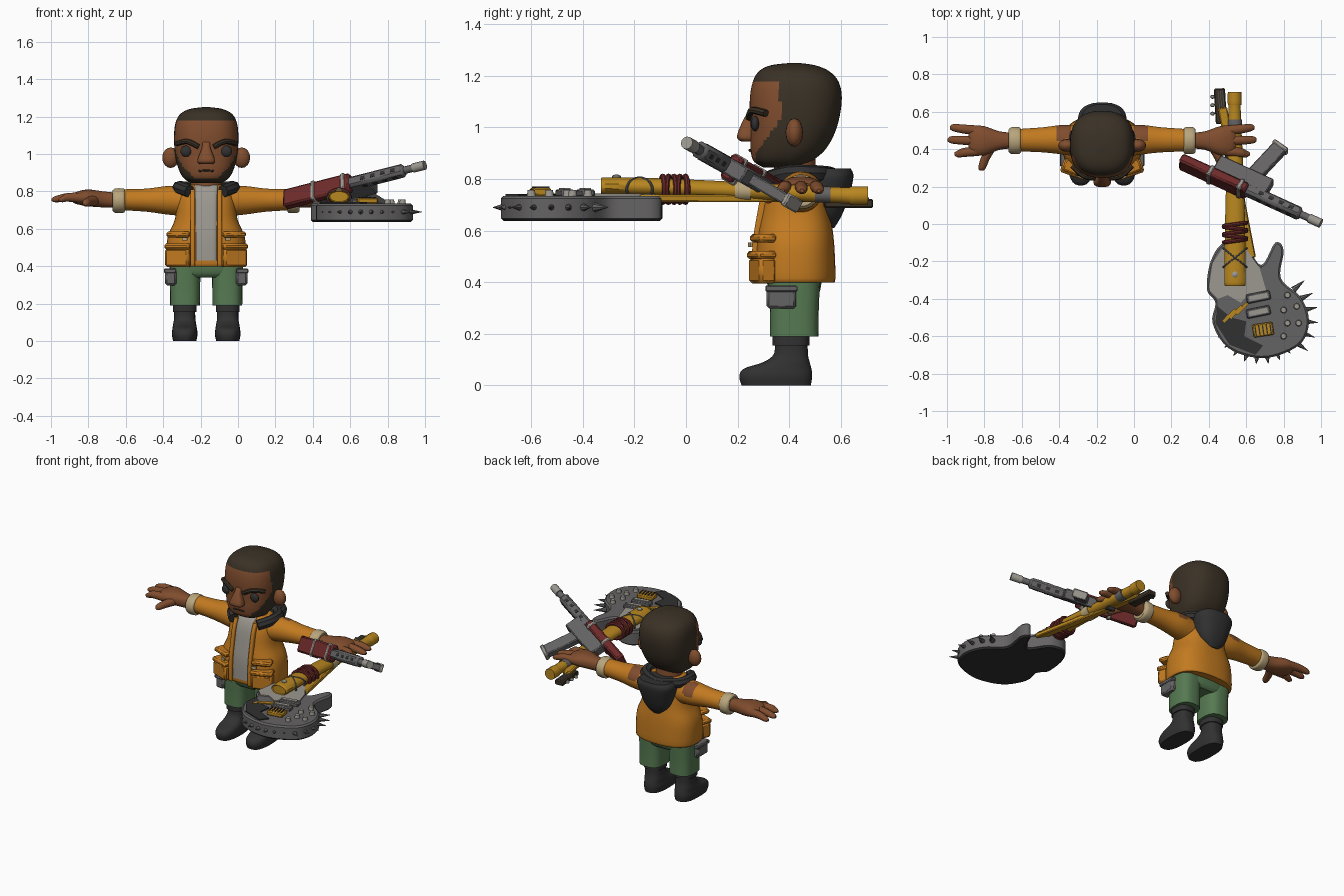
import bpy, bmesh, math
from mathutils import Matrix, Vector

if "Cube" in bpy.data.objects:
    bpy.data.objects.remove(bpy.data.objects["Cube"])


def material(name, code):
    srgb = [int(code[i:i + 2], 16) / 255 for i in (0, 2, 4)]
    rgba = [((c + 0.055) / 1.055) ** 2.4 for c in srgb] + [1]
    m = bpy.data.materials.new(name)
    m.use_nodes = True
    m.diffuse_color = rgba
    node = m.node_tree.nodes["Principled BSDF"]
    node.inputs["Base Color"].default_value = rgba
    node.inputs["Roughness"].default_value = 0.8
    return m


SKIN, HAIR = material("skin", "804D2E"), material("dark hair", "3A3125")
ORANGE, GREEN = material("orange cloth", "C27A20"), material("green cloth", "567A52")
BLACK, LIGHT = material("black leather", "313131"), material("light grey", "9C9890")
BEIGE, RED = material("beige knit", "B8A57C"), material("dark red", "6E2A2A")
GREY, YELLOW = material("steel grey", "656363"), material("yellow paint", "B8861F")

BODY = Matrix.Translation((-0.17, 0, 0))     # figure stands off centre
WORLD = Matrix()


def finish(name, bm, mat, frame=WORLD, second=None, rule=None):
    bmesh.ops.recalc_face_normals(bm, faces=bm.faces[:])
    if rule:
        for f in bm.faces:
            f.material_index = int(rule(f))
    bm.transform(frame)
    me = bpy.data.meshes.new(name)
    bm.to_mesh(me)
    bm.free()
    ob = bpy.data.objects.new(name, me)
    bpy.context.collection.objects.link(ob)
    for m in (mat, second):
        if m:
            me.materials.append(m)
    bpy.ops.object.select_all(action='DESELECT')
    ob.select_set(True)
    bpy.context.view_layer.objects.active = ob
    bpy.ops.object.shade_smooth_by_angle(angle=0.75)
    return ob


def spline(rows, steps, closed=False):
    pts, n = [Vector(r) for r in rows], len(rows)
    at = lambda i: pts[i % n] if closed else pts[max(0, min(n - 1, i))]
    out = []
    for i in range(n if closed else n - 1):
        p, q, r, s = (at(i + k) for k in (-1, 0, 1, 2))
        for k in range(steps):
            t = k / steps
            out.append(q + (r - p) * (t / 2) + (p * 2 - q * 5 + r * 4 - s) * (t * t / 2)
                       + (q * 3 - p - r * 3 + s) * (t ** 3 / 2))
    return out if closed else out + [pts[-1]]


def loft(name, rows, mat, axis=2, power=2.0, n=28, steps=4, frame=BODY, **kw):
    """Rows are (position, centre a, centre b, radius a, radius b)."""
    bm, rings = bmesh.new(), []
    others = [i for i in range(3) if i != axis]
    for t, ca, cb, ra, rb in spline(rows, steps):
        ring = []
        for k in range(n):
            w = math.tau * (k + 0.5) / n
            c, s = math.cos(w), math.sin(w)
            p = [t, t, t]
            p[others[0]] = ca + ra * math.copysign(abs(c) ** (2 / power), c)
            p[others[1]] = cb + rb * math.copysign(abs(s) ** (2 / power), s)
            ring.append(bm.verts.new(p))
        rings.append(ring)
    for lo, hi in zip(rings, rings[1:]):
        for k in range(n):
            bm.faces.new((lo[k], lo[k - 1], hi[k - 1], hi[k]))
    bm.faces.new(rings[0])
    bm.faces.new(rings[-1])
    return finish(name, bm, mat, frame, **kw)


def stack(name, rows, mat, **kw):
    """Vertical loft from (z, half width, front y, back y)."""
    return loft(name, [(z, kw.get("x", 0), (f + b) / 2, w, (b - f) / 2) for z, w, f, b in rows],
                mat, **{k: v for k, v in kw.items() if k != "x"})


def box(name, centre, size, mat, frame=WORLD, turn=0, bevel=0.006):
    bm = bmesh.new()
    bmesh.ops.create_cube(bm, size=1, matrix=Matrix.Diagonal((*size, 1)))
    if bevel:
        bmesh.ops.bevel(bm, geom=bm.edges[:], offset=bevel, segments=1, affect='EDGES')
    return finish(name, bm, mat, frame @ Matrix.Translation(centre) @ Matrix.Rotation(turn, 4, 'Z'))


def ball(name, centre, radii, mat, frame=BODY, n=16):
    bm = bmesh.new()
    bmesh.ops.create_uvsphere(bm, u_segments=n, v_segments=n // 2, radius=1)
    return finish(name, bm, mat, frame @ Matrix.Translation(centre) @ Matrix.Diagonal((*radii, 1)))


def cone(name, start, end, r1, r2, mat, frame=WORLD, n=12):
    a, b = Vector(start), Vector(end)
    bm = bmesh.new()
    bmesh.ops.create_cone(bm, cap_ends=True, segments=n, radius1=r1, radius2=r2, depth=(b - a).length)
    turn = (b - a).to_track_quat('Z', 'Y').to_matrix().to_4x4()
    return finish(name, bm, mat, frame @ Matrix.Translation((a + b) / 2) @ turn)


def tube(name, pts, radius, mat, frame=BODY, closed=False):
    cu = bpy.data.curves.new(name, 'CURVE')
    cu.dimensions, cu.bevel_depth, cu.bevel_resolution, cu.use_fill_caps = '3D', radius, 2, True
    path = spline(pts, 4, closed)
    sp = cu.splines.new('POLY')
    sp.points.add(len(path) - 1)
    for p, q in zip(sp.points, path):
        p.co = (*q, 1)
    sp.use_cyclic_u = closed
    tmp = bpy.data.objects.new(name + "_path", cu)
    bm = bmesh.new()
    me = bpy.data.meshes.new_from_object(tmp)
    bm.from_mesh(me)
    bpy.data.objects.remove(tmp)
    bpy.data.meshes.remove(me)
    return finish(name, bm, mat, frame)


def slab(name, outline, z0, z1, mat, steps=1, bevel=0, **kw):
    bm = bmesh.new()
    f = bm.faces.new([bm.verts.new((p.x, p.y, z0)) for p in spline(outline, steps, True)])
    up = bmesh.ops.extrude_face_region(bm, geom=[f])["geom"]
    bmesh.ops.translate(bm, verts=[v for v in up if isinstance(v, bmesh.types.BMVert)], vec=(0, 0, z1 - z0))
    if bevel:
        rim = [e for e in bm.edges if abs(e.verts[0].co.z - e.verts[1].co.z) < 1e-5]
        bmesh.ops.bevel(bm, geom=rim, offset=bevel, segments=1, affect='EDGES')
    return finish(name, bm, mat, **kw)


# Head, with hair and beard split off by a side profile
def hairy(f):
    p = f.calc_center_median()
    edge = 0.27 + 0.095 * max(0, min(1, (p.z - 0.9) / 0.13))
    return p.z > 1.178 or p.z < 0.872 or p.y > edge


stack("head", [(0.845, 0.08, 0.3, 0.45), (0.87, 0.12, 0.262, 0.49), (0.92, 0.148, 0.25, 0.545),
               (1.0, 0.167, 0.25, 0.585), (1.1, 0.172, 0.247, 0.604), (1.17, 0.163, 0.257, 0.595),
               (1.215, 0.137, 0.28, 0.56), (1.24, 0.088, 0.325, 0.505), (1.25, 0.02, 0.4, 0.44)],
      SKIN, power=2.5, n=72, steps=7, second=HAIR, rule=hairy)
stack("nose", [(0.945, 0.035, 0.215, 0.27), (0.965, 0.048, 0.197, 0.27),
               (1.03, 0.024, 0.222, 0.27), (1.065, 0.02, 0.245, 0.27)], SKIN, power=3, n=16)
stack("neck", [(0.78, 0.09, 0.34, 0.51), (0.9, 0.08, 0.34, 0.5)], SKIN, steps=1)
tube("mouth", [(-0.04, 0.252, 0.908), (0, 0.247, 0.912), (0.04, 0.252, 0.908)], 0.005, HAIR)

# Torso clothes
JACKET = [(0.4, 0.2, 0.28, 0.57), (0.415, 0.214, 0.266, 0.58), (0.55, 0.208, 0.27, 0.575),
          (0.65, 0.168, 0.285, 0.562), (0.75, 0.155, 0.305, 0.545), (0.81, 0.13, 0.33, 0.53),
          (0.835, 0.09, 0.355, 0.51)]
stack("jacket", JACKET, ORANGE, power=2.5, n=40)
stack("shirt", [(max(z, 0.43), 0.062, f - 0.006, 0.42) for z, w, f, b in JACKET[1:]], LIGHT, power=6)
stack("trouser_hips", [(0.34, 0.17, 0.34, 0.5), (0.365, 0.188, 0.32, 0.52), (0.43, 0.195, 0.31, 0.53)],
      GREEN, power=2.6)
stack("hood", [(0.61, 0.03, 0.53, 0.575), (0.66, 0.085, 0.49, 0.605), (0.74, 0.115, 0.45, 0.635),
               (0.81, 0.13, 0.46, 0.65), (0.84, 0.11, 0.47, 0.64)], BLACK, power=2.4)
tube("collar", [(-0.09, 0.325, 0.8), (-0.145, 0.4, 0.82), (-0.125, 0.5, 0.82), (0, 0.56, 0.815),
                (0.125, 0.5, 0.82), (0.145, 0.4, 0.82), (0.09, 0.325, 0.8)], 0.034, BLACK)


def patch(f):
    p = f.calc_center_median()
    return 0.17 < abs(p.x) < 0.25 and p.y > 0.45 and p.z > 0.765


for s, side in ((1, "left_"), (-1, "right_")):
    # Face details
    ball(side + "eye", (s * 0.108, 0.268, 1.015), (0.03, 0.016, 0.03), BLACK)
    tube(side + "brow", [(s * 0.04, 0.245, 1.038), (s * 0.1, 0.257, 1.066), (s * 0.16, 0.31, 1.055)],
         0.014, HAIR)
    ball(side + "ear", (s * 0.19, 0.42, 0.98), (0.045, 0.034, 0.055), SKIN)
    # Jacket front edge, pockets and flaps
    loft(side + "jacket_edge", [(z, s * 0.072, f + 0.01, 0.013, 0.022) for z, w, f, b in JACKET[:-1]],
         ORANGE, power=4, n=12)
    box(side + "pocket", (s * 0.148, 0.297, 0.445), (0.135, 0.07, 0.1), ORANGE, BODY, s * 0.35, 0.012)
    box(side + "pocket_flap", (s * 0.148, 0.294, 0.505), (0.14, 0.08, 0.03), ORANGE, BODY, s * 0.35, 0.01)
    box(side + "chest_flap", (s * 0.145, 0.3, 0.57), (0.125, 0.07, 0.032), ORANGE, BODY, s * 0.35, 0.01)
    box(side + "pocket_tag", (s * 0.115, 0.249, 0.545), (0.03, 0.008, 0.018), BEIGE, BODY, s * 0.35, 0)
    # Legs, boots and thigh pouches
    stack(side + "trouser_leg", [(0.19, 0.08, 0.325, 0.515), (0.28, 0.081, 0.325, 0.515),
                                 (0.4, 0.083, 0.32, 0.52)], GREEN, power=2.8, x=s * 0.113)
    stack(side + "boot", [(0, 0.062, 0.215, 0.485), (0.035, 0.069, 0.206, 0.49), (0.065, 0.066, 0.225, 0.487),
                          (0.09, 0.062, 0.3, 0.48), (0.125, 0.057, 0.342, 0.473), (0.2, 0.057, 0.342, 0.473)],
          BLACK, power=2.6, x=s * 0.115)
    stack(side + "boot_rim", [(0.155, 0.064, 0.336, 0.479), (0.192, 0.064, 0.336, 0.479)],
          BLACK, power=2.6, steps=1, x=s * 0.115)
    box(side + "thigh_pouch", (s * 0.19, 0.37, 0.34), (0.06, 0.115, 0.085), GREY, BODY, 0, 0.01)
    box(side + "pouch_flap", (s * 0.193, 0.37, 0.375), (0.065, 0.125, 0.025), GREY, BODY, 0, 0.005)
    # Arms and hands
    loft(side + "sleeve", [(s * 0.08, 0.435, 0.745, 0.085, 0.08), (s * 0.2, 0.45, 0.752, 0.08, 0.077),
                           (s * 0.32, 0.45, 0.753, 0.067, 0.062), (s * 0.45, 0.448, 0.755, 0.06, 0.056)],
         ORANGE, 0, n=36, steps=8, second=SKIN, rule=patch)
    loft(side + "cuff", [(s * 0.435, 0.446, 0.75, 0.062, 0.058), (s * 0.445, 0.446, 0.75, 0.072, 0.066),
                         (s * 0.485, 0.446, 0.75, 0.072, 0.066), (s * 0.5, 0.446, 0.75, 0.06, 0.056)], BEIGE, 0)
    loft(side + "palm", [(s * 0.48, 0.446, 0.753, 0.042, 0.04), (s * 0.55, 0.446, 0.757, 0.05, 0.043),
                         (s * 0.63, 0.445, 0.765, 0.078, 0.045), (s * 0.69, 0.447, 0.765, 0.078, 0.034),
                         (s * 0.715, 0.45, 0.763, 0.055, 0.02)], SKIN, 0, power=2.3)
    for name, y0, tip, y1 in (("first", 0.39, 0.79, 0.375), ("middle", 0.445, 0.826, 0.45), ("last", 0.5, 0.815, 0.515)):
        loft(side + name + "_finger", [(s * 0.66, y0, 0.765, 0.027, 0.028), (s * 0.74, (y0 + y1) / 2, 0.768, 0.025, 0.024),
                                       (s * (tip - 0.02), y1, 0.758, 0.02, 0.017), (s * tip, y1, 0.755, 0.008, 0.007)],
             SKIN, 0, n=12)
    loft(side + "thumb", [(0.285, s * 0.645, 0.735, 0.01, 0.01), (0.3, s * 0.642, 0.738, 0.021, 0.02),
                          (0.35, s * 0.625, 0.745, 0.026, 0.025), (0.42, s * 0.585, 0.755, 0.03, 0.03)],
         SKIN, 1, n=12)

# Rifle, lying tilted: local x is forward, y is its underside
fwd = Vector((0.745, -0.34, 0.19)).normalized()
under = Vector((0.463, 0.769, -0.444))
under = (under - fwd * under.dot(fwd)).normalized()
GUN = Matrix((fwd, under, fwd.cross(under))).transposed().to_4x4()
GUN.translation = (0.25, 0.335, 0.755)
box("rifle_stock", (0.2, 0, 0), (0.4, 0.055, 0.105), RED, GUN, bevel=0.01)
for t in (0.18, 0.36):
    box("stock_strap", (t, 0, 0), (0.025, 0.064, 0.114), LIGHT, GUN)
box("rifle_receiver", (0.34, 0.07, 0), (0.32, 0.1, 0.065), GREY, GUN)
box("rifle_handguard", (0.55, 0.01, 0), (0.34, 0.062, 0.066), GREY, GUN, bevel=0.014)
for t in (0.48, 0.54, 0.6, 0.66):
    box("handguard_slot", (t, 0.01, 0), (0.026, 0.02, 0.07), BLACK, GUN, bevel=0)
    box("handguard_vent", (t, 0.01, 0), (0.026, 0.066, 0.02), BLACK, GUN, bevel=0)
cone("rifle_barrel", (0.7, 0.01, 0), (0.79, 0.01, 0), 0.02, 0.02, GREY, GUN)
cone("rifle_muzzle", (0.77, 0.01, 0), (0.84, 0.01, 0), 0.025, 0.025, LIGHT, GUN)
box("rifle_magazine", (0.41, 0.22, 0), (0.085, 0.23, 0.045), GREY, GUN, -0.2)
box("magazine_base", (0.43, 0.325, 0), (0.095, 0.025, 0.055), LIGHT, GUN, -0.2)
box("rifle_grip", (0.22, 0.155, 0), (0.055, 0.12, 0.04), BLACK, GUN, 0.3)

# Guitar body, dark underneath
OUTLINE = [(0.39, -0.35), (0.41, -0.2), (0.48, -0.1), (0.59, -0.11), (0.68, -0.22), (0.755, -0.1),
           (0.8, -0.14), (0.785, -0.29), (0.89, -0.39), (0.935, -0.51), (0.9, -0.63), (0.78, -0.7),
           (0.65, -0.715), (0.5, -0.66), (0.42, -0.53), (0.435, -0.42)]
slab("guitar_body", [(x, y, 0) for x, y in OUTLINE], 0.637, 0.735, GREY, steps=5, bevel=0.01,
     second=BLACK, rule=lambda f: f.normal.z < -0.5)
slab("pickguard", [(x, y, 0) for x, y in ((0.4, -0.35), (0.42, -0.21), (0.48, -0.12), (0.59, -0.12), (0.67, -0.23),
                                          (0.72, -0.4), (0.62, -0.37), (0.57, -0.42), (0.5, -0.38), (0.45, -0.4))],
     0.734, 0.743, LIGHT)
slab("dark_panel", [(x, y, 0) for x, y in ((0.445, -0.44), (0.52, -0.5), (0.6, -0.52), (0.59, -0.6), (0.69, -0.65),
                                           (0.65, -0.7), (0.51, -0.645), (0.435, -0.53))], 0.734, 0.742, BLACK)
for k in range(3):
    box("warning_stripe", (0.51 + k * 0.035, -0.49 + k * 0.02, 0.74), (0.09, 0.016, 0.008), YELLOW, turn=0.8, bevel=0)
for y in (-0.39, -0.47):
    box("pickup", (0.665, y, 0.745), (0.13, 0.05, 0.03), GREY, turn=0.2)
    box("pickup_face", (0.665, y, 0.762), (0.1, 0.025, 0.006), LIGHT, turn=0.2, bevel=0)
box("bridge", (0.69, -0.565, 0.75), (0.11, 0.07, 0.03), YELLOW, turn=0.15)
for k in range(5):
    box("bridge_saddle", (0.65 + k * 0.02, -0.57 + k * 0.003, 0.76), (0.007, 0.055, 0.02), BLACK, turn=0.15, bevel=0)
for x, y in ((0.8, -0.46), (0.87, -0.44), (0.82, -0.53), (0.88, -0.53), (0.8, -0.6), (0.82, -0.38)):
    cone("knob", (x, y, 0.73), (x, y, 0.757), 0.018, 0.014, LIGHT)
for k in range(14):
    w = math.radians(-155 + 15 * k)
    reach, out = (0.31, 0.23) if k > 7 else (0.25, 0.2)
    c, s = math.cos(w), math.sin(w)
    cone("rim_spike", (0.675 + out * c, -0.5 + out * s, 0.69), (0.675 + reach * c, -0.5 + reach * s, 0.69),
         0.018, 0.001, GREY, n=8)

# Guitar neck, headstock and the yellow bat lashed on
box("guitar_neck", (0.55, 0.22, 0.725), (0.05, 0.82, 0.03), YELLOW, turn=0.19)
box("headstock", (0.462, 0.63, 0.705), (0.06, 0.19, 0.035), HAIR, turn=0.06)
for k in range(3):
    ball("tuning_peg", (0.42, 0.59 + k * 0.045, 0.705), (0.013, 0.011, 0.012), LIGHT, WORLD, 8)
    cone("string", (0.45 + k * 0.012, 0.71, 0.725), (0.465 + k * 0.012, 0.54, 0.725), 0.003, 0.003, LIGHT, n=6)
loft("bat", [(-0.325, 0.54, 0.772, 0.05, 0.028), (-0.31, 0.54, 0.772, 0.059, 0.036), (-0.1, 0.54, 0.768, 0.057, 0.036),
             (0.2, 0.54, 0.755, 0.05, 0.035), (0.6, 0.538, 0.737, 0.034, 0.032), (0.64, 0.538, 0.735, 0.038, 0.037),
             (0.705, 0.538, 0.735, 0.038, 0.037)], YELLOW, 1, n=12, frame=WORLD)
ball("bat_bolt", (0.54, -0.27, 0.808), (0.018, 0.018, 0.01), LIGHT, WORLD, 10)


def lashing(name, y, rx, rz, thick, mat, lean=0.0):
    ring = [(0.54 + rx * math.cos(k * math.tau / 8), y + lean * math.cos(k * math.tau / 8),
             0.76 + rz * math.sin(k * math.tau / 8)) for k in range(8)]
    tube(name, ring, thick, mat, WORLD, True)


for k in range(5):
    lashing("red_lashing", -0.09 + k * 0.022, 0.06, 0.05, 0.011, RED, 0.008 * (-1) ** k)
for lean in (0.05, -0.05):
    lashing("wire", -0.18, 0.062, 0.045, 0.005, GREY, lean)
for y, r, mat in ((0.22, 0.052, BEIGE), (0.53, 0.039, GREY)):
    loft("tape", [(y - 0.03, 0.54, 0.754 if y < 0.4 else 0.741, r, r * 0.85),
                  (y + 0.03, 0.54, 0.754 if y < 0.4 else 0.739, r, r * 0.85)], mat, 1, n=12, steps=1, frame=WORLD)
